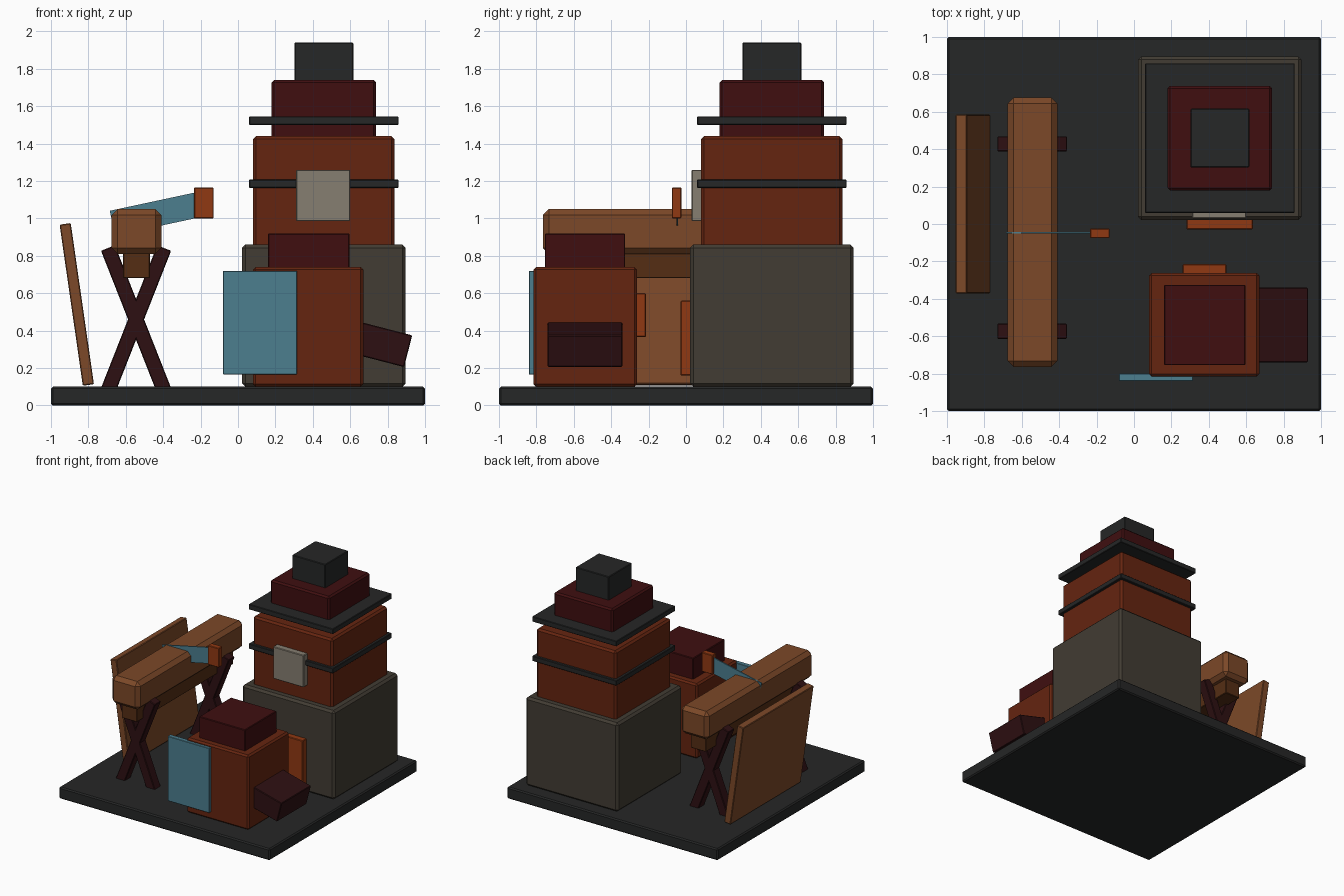
import bpy
import math

cube = bpy.data.objects.get("Cube")
if cube:
    bpy.data.objects.remove(cube, do_unlink=True)


def material(name, *rgb):
    mat = bpy.data.materials.new(name)
    mat.use_nodes = True
    color = (*rgb, 1)
    mat.diffuse_color = color
    mat.node_tree.nodes["Principled BSDF"].inputs["Base Color"].default_value = color
    return mat


iron = material("dark iron", .019, .02, .02)
brick = material("red brick", .13, .018, .005)
maroon = material("maroon brick", .05, .0045, .005)
stone = material("grey stone", .054, .045, .033)
pale = material("pale plaque", .24, .21, .165)
ember = material("ember orange", .28, .04, .006)
wood = material("log brown", .2, .065, .021)
dark_wood = material("dark brown", .09, .027, .007)
leg_wood = material("deep red brown", .027, .005, .006)
steel = material("blue steel", .072, .21, .275)


def block(name, mat, center, size, bevel=0.005, tilt=0):
    """Chamfered box, tilted in degrees about the y axis."""
    bpy.ops.mesh.primitive_cube_add(size=1, location=center)
    obj = bpy.context.object
    obj.name = name
    obj.scale = size
    bpy.ops.object.transform_apply(location=False, rotation=False, scale=True)
    obj.rotation_euler.y = math.radians(tilt)
    obj.data.materials.append(mat)
    if bevel:
        mod = obj.modifiers.new("chamfer", "BEVEL")
        mod.width = bevel
        mod.segments = 1
    return obj


def span(name, mat, x, y, z, bevel=0.005):
    """Box given by its limits on each axis."""
    limits = (x, y, z)
    center = [(a + b) / 2 for a, b in limits]
    size = [b - a for a, b in limits]
    return block(name, mat, center, size, bevel)


# Ground slab
span("base_slab", iron, (-1, 1), (-1, 1), (0, .1), .01)

# Stepped chimney tower: width, bottom, top, chamfer
tiers = (
    ("tower_foundation", stone, .875, .1, .86, .018),
    ("tower_body", brick, .755, .84, 1.44, .016),
    ("lower_band", iron, .8, 1.163, 1.207, .004),
    ("tower_neck", maroon, .56, 1.42, 1.74, .014),
    ("upper_band", iron, .8, 1.5, 1.545, .004),
    ("chimney_cap", iron, .315, 1.72, 1.94, .005),
)
for name, mat, width, low, high, bevel in tiers:
    block(name, mat, (.459, .459, (low + high) / 2), (width, width, high - low), bevel)
span("tower_plaque", pale, (.31, .6), (.03, .09), (.985, 1.26))
span("tower_fire_door", ember, (.28, .635), (-.03, .03), (.16, .56))

# Small furnace in front of the tower
span("furnace_body", brick, (.08, .67), (-.815, -.262), (.1, .74), .014)
span("furnace_top", maroon, (.16, .595), (-.755, -.325), (.73, .92))
span("furnace_fire_door", ember, (.26, .495), (-.27, -.215), (.365, .6))
span("furnace_shield", steel, (-.08, .315), (-.84, -.8), (.165, .72), .003)
block("side_chute", leg_wood, (.716, -.54, .34), (.4, .4, .175), .005, 14.5)

# Log on crossed trestles
span("log", wood, (-.675, -.41), (-.765, .675), (.81, 1.05), .032)
span("log_rail", dark_wood, (-.615, -.47), (-.7, .61), (.68, .82), .005)
for place, y in (("front", -.573), ("back", .428)):
    for side, tilt in (("left", -21.5), ("right", 21.5)):
        block(f"{place}_trestle_leg_{side}", leg_wood, (-.545, y, .46),
              (.08, .082, .82), .005, tilt)

# Saw resting in the log
block("saw_blade", steel, (-.427, -.047, 1.027), (.5, .01, .135), 0, -12.1)
span("saw_handle", ember, (-.235, -.13), (-.075, -.025), (1, 1.165), .004)

# Leaning plank
block("leaning_plank", wood, (-.862, .107, .54), (.06, .955, .87), .005, -8.2)
